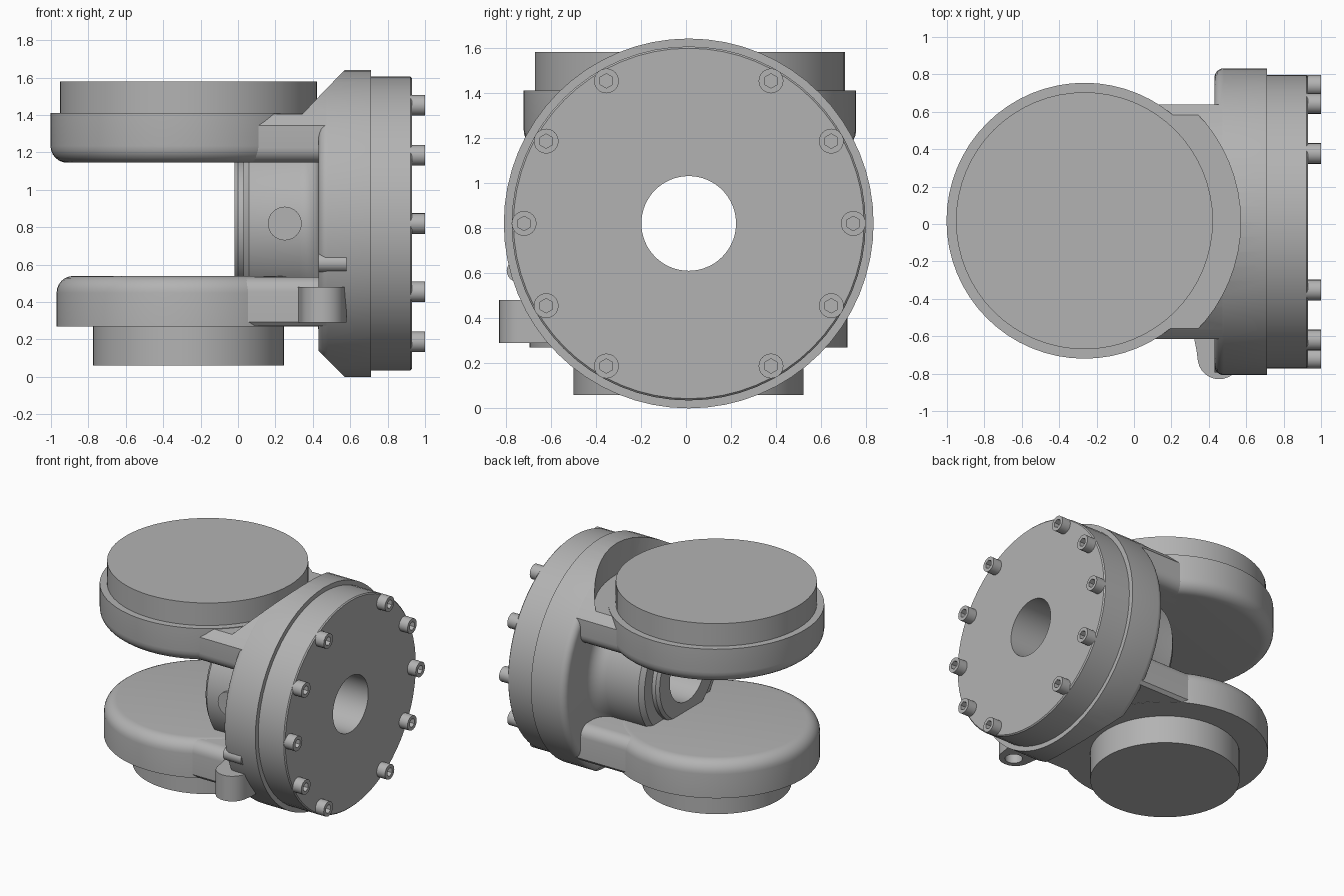
import bpy, bmesh, math
from mathutils import Matrix, Vector

if "Cube" in bpy.data.objects:
    bpy.data.objects.remove(bpy.data.objects["Cube"])

grey = bpy.data.materials.new("cast_grey")
grey.use_nodes = True
COLOUR = (0.45, 0.45, 0.45, 1)
grey.diffuse_color = COLOUR
grey.node_tree.nodes["Principled BSDF"].inputs["Base Color"].default_value = COLOUR

CY, CZ = 0.012, 0.82           # main axis, parallel to x
ARM_X = -0.265                 # vertical axis of both arms
ALONG = {'X': Matrix.Rotation(math.pi / 2, 4, 'Y'),
         'Y': Matrix.Rotation(-math.pi / 2, 4, 'X'),
         'Z': Matrix.Identity(4)}


def finish(name, bm, matrix=Matrix.Identity(4)):
    bm.transform(matrix)
    bmesh.ops.recalc_face_normals(bm, faces=bm.faces)
    mesh = bpy.data.meshes.new(name)
    bm.to_mesh(mesh)
    bm.free()
    mesh.materials.append(grey)
    obj = bpy.data.objects.new(name, mesh)
    bpy.context.collection.objects.link(obj)
    return obj


def lathe(name, profile, axis, centre, closed=False, steps=64):
    """Spin (radius, height) points around an axis."""
    bm = bmesh.new()
    vs = [bm.verts.new((r, 0, h)) for r, h in profile]
    es = [bm.edges.new(p) for p in zip(vs, vs[1:])]
    if closed:
        es.append(bm.edges.new((vs[-1], vs[0])))
    bmesh.ops.spin(bm, geom=vs + es, axis=(0, 0, 1), cent=(0, 0, 0),
                   angle=math.tau, steps=steps)
    bmesh.ops.remove_doubles(bm, verts=bm.verts, dist=1e-5)
    return finish(name, bm, Matrix.Translation(centre) @ ALONG[axis])


def rod(name, r, h0, h1, axis, centre, steps=64):
    return lathe(name, [(0, h0), (r, h0), (r, h1), (0, h1)], axis, centre, steps=steps)


def prism(name, outline, depth, matrix):
    """Extrude a flat outline along local z."""
    bm = bmesh.new()
    face = bm.faces.new([bm.verts.new((a, b, 0)) for a, b in outline])
    ext = bmesh.ops.extrude_face_region(bm, geom=[face])["geom"]
    bmesh.ops.translate(bm, vec=(0, 0, depth),
                        verts=[v for v in ext if isinstance(v, bmesh.types.BMVert)])
    return finish(name, bm, matrix)


def arc(cx, cy, r, a0, a1, n=6):
    angles = [math.radians(a0 + (a1 - a0) * i / n) for i in range(n + 1)]
    return [(cx + r * math.cos(a), cy + r * math.sin(a)) for a in angles]


def combine(obj, tool, operation='DIFFERENCE'):
    mod = obj.modifiers.new("cut", 'BOOLEAN')
    mod.operation, mod.object, mod.solver = operation, tool, 'EXACT'
    bpy.context.view_layer.objects.active = obj
    bpy.ops.object.modifier_apply(modifier=mod.name)
    bpy.data.objects.remove(tool)


def slope_cutter(outline):
    # outline is in x, z; extruded through y
    turn = Matrix.Translation((0, 1, 0)) @ Matrix.Rotation(math.pi / 2, 4, 'X')
    return prism("slope_cutter", outline, 2, turn)


FLOOR = 1.407
UPPER_SLOPE = [(0.67, 1.74), (0.337, FLOOR), (-0.3, FLOOR), (-0.3, 1.9), (0.67, 1.9)]
LOWER_SLOPE = [(0.67, -0.1), (0.37, 0.2), (0.2, 0.2), (0.2, -0.3), (0.67, -0.3)]


def notch_cutter():
    return rod("notch_cutter", 0.835, FLOOR - 0.001, 1.9, 'Z', (ARM_X, CY, 0))


# Flange, cover and hub around a through bore
body_profile = ([(0.21, -0.02), (0.33, -0.02), (0.35, 0), (0.35, 0.03), (0.44, 0.03), (0.47, 0.06)]
                + arc(0.57, 0.33, 0.10, 180, 90)
                + arc(0.77, 0.48, 0.05, -90, 0)
                + [(0.82, 0.71), (0.785, 0.71), (0.785, 0.922), (0.777, 0.93), (0.21, 0.93)])
body = lathe("flange_and_hub", body_profile, 'X', (0, CY, CZ), closed=True)
combine(body, slope_cutter(UPPER_SLOPE))
combine(body, slope_cutter(LOWER_SLOPE))
combine(body, notch_cutter())

# Round arms with their outer pads
upper_arm = lathe("upper_arm", [(0, 1.145)] + arc(0.6475, 1.235, 0.09, -90, 0)
                  + [(0.7375, 1.41), (0, 1.41)], 'Z', (ARM_X, 0.0175, 0))
lower_arm = lathe("lower_arm", [(0, 0.27), (0.705, 0.27)]
                  + arc(0.615, 0.45, 0.09, 0, 90) + [(0, 0.54)], 'Z', (ARM_X, CY, 0))
upper_pad = rod("upper_pad", 0.687, 1.40, 1.58, 'Z', (ARM_X, 0.0175, 0))
lower_pad = rod("lower_pad", 0.51, 0.06, 0.28, 'Z', (ARM_X, CY, 0))

# Necks joining arms to the flange, trimmed to the flange radius
SIDE = 0.628
upper_outline = (arc(SIDE - 0.08, 1.225, 0.08, 0, -90)
                 + arc(-SIDE + 0.08, 1.225, 0.08, -90, -180) + [(-SIDE, 1.7), (SIDE, 1.7)])
lower_outline = ([(SIDE, 0.272), (-SIDE, 0.272)] + arc(-SIDE + 0.08, 0.455, 0.08, 180, 90)
                 + arc(SIDE - 0.08, 0.455, 0.08, 90, 0))
# local x, y, z become world y, z, x
ACROSS = Matrix(((0, 0, 1, 0), (1, 0, 0, CY), (0, 1, 0, 0), (0, 0, 0, 1)))
necks = []
for name, outline in (("upper_neck", upper_outline), ("lower_neck", lower_outline)):
    neck = prism(name, outline, 0.6, ACROSS)
    combine(neck, rod("trim", 0.819, -0.5, 1, 'X', (0, CY, CZ)), 'INTERSECT')
    necks.append(neck)
combine(necks[0], slope_cutter(UPPER_SLOPE))
combine(necks[0], notch_cutter())

# Side lug with a vertical hole, and a small stop pin above it
lug = prism("side_lug", [(0.58, -0.55), (0.31, -0.55), (0.335, -0.68)]
            + arc(0.455, -0.715, 0.115, 190, 350, 12) + [(0.58, -0.66)],
            0.19, Matrix.Translation((0, 0, 0.29)))
combine(lug, rod("lug_hole", 0.06, 0.2, 0.42, 'Z', (0.455, -0.735, 0), 24))
pin = rod("stop_pin", 0.05, 0.43, 0.58, 'X', (0, -0.745, 0.61), 24)

# Round plug on the front of the hub
plug = rod("hub_plug", 0.09, -0.47, -0.40, 'Y', (0.25, 0, CZ), 32)

# Ten socket screws on the cover, none at top and bottom
screw = rod("cover_screw_0", 0.055, 0.92, 1.0, 'X', (0, 0, 0), 24)
combine(screw, rod("socket_cutter", 0.032, 0.955, 1.1, 'X', (0, 0, 0), 6))
screws = [screw]
for i in range(12):
    if i in (3, 9):
        continue
    a = i * math.tau / 12
    if i:
        obj = bpy.data.objects.new("cover_screw_%d" % i, screw.data)
        bpy.context.collection.objects.link(obj)
        screws.append(obj)
    else:
        obj = screw
    obj.location = Vector((0, CY + 0.73 * math.cos(a), CZ + 0.73 * math.sin(a)))

# Smooth curved faces, keep edges sharp
bpy.ops.object.select_all(action='DESELECT')
smooth = [body, upper_arm, lower_arm, upper_pad, lower_pad, lug, pin, plug, screw] + necks
for obj in smooth:
    obj.select_set(True)
bpy.context.view_layer.objects.active = body
bpy.ops.object.shade_smooth_by_angle(angle=math.radians(32))
